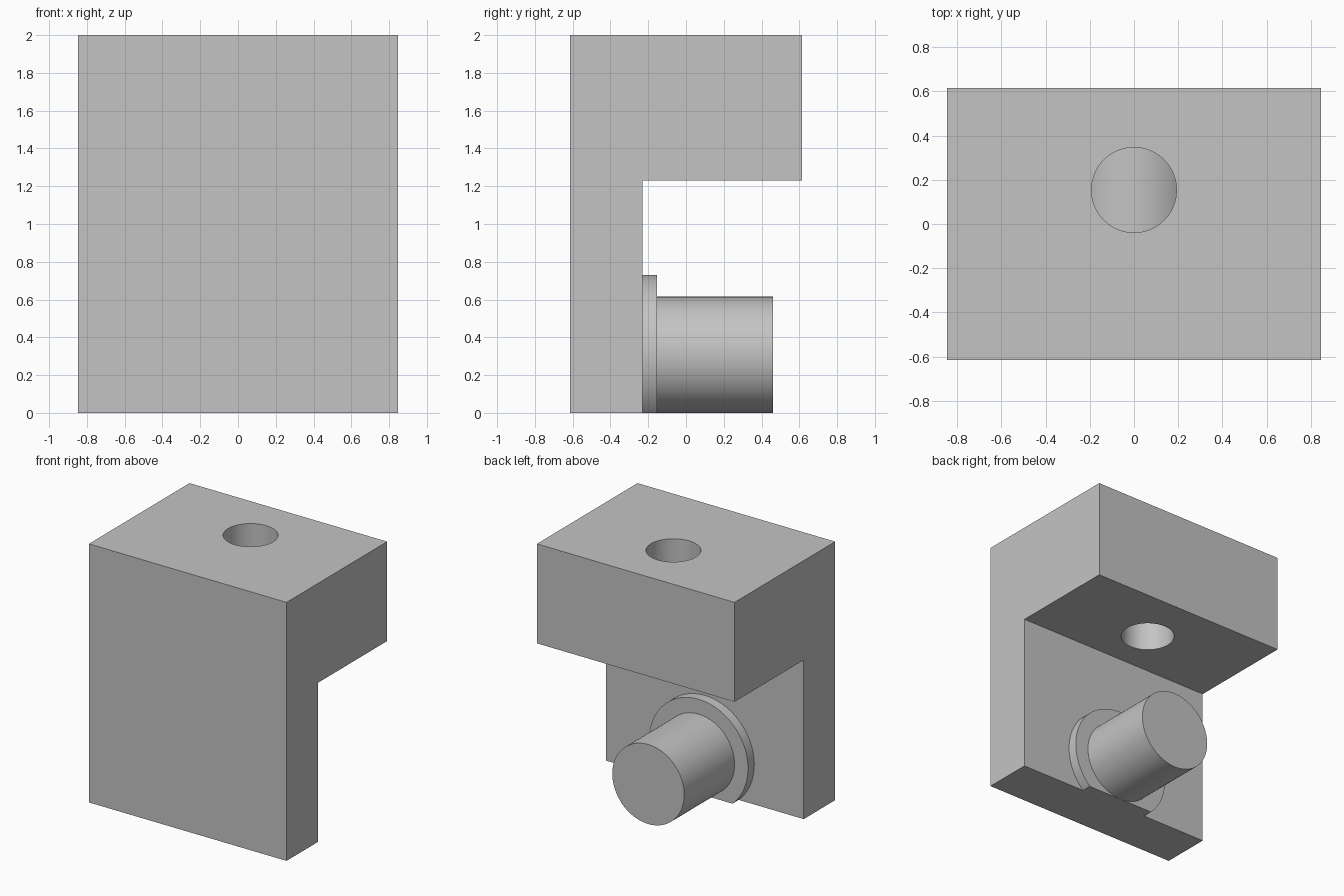
import bpy
import bmesh
from math import pi, radians
from mathutils import Vector

if "Cube" in bpy.data.objects:
    bpy.data.objects.remove(bpy.data.objects["Cube"], do_unlink=True)

U = 1 / 13  # design module: the bracket is 26 modules tall

grey = bpy.data.materials.new("plain grey")
grey.use_nodes = True
colour = (0.55, 0.55, 0.55, 1)
grey.diffuse_color = colour
grey.node_tree.nodes["Principled BSDF"].inputs["Base Color"].default_value = colour


def activate(ob):
    bpy.ops.object.select_all(action='DESELECT')
    ob.select_set(True)
    bpy.context.view_layer.objects.active = ob


def cylinder(name, radius, length, centre, along_y=True):
    bpy.ops.mesh.primitive_cylinder_add(
        vertices=96, radius=radius * U, depth=length * U,
        location=Vector(centre) * U, rotation=(pi / 2 if along_y else 0, 0, 0))
    ob = bpy.context.object
    ob.name = name
    bpy.ops.object.transform_apply(location=True, rotation=True, scale=True)
    ob.data.materials.append(grey)
    return ob


def smooth(ob):
    activate(ob)
    bpy.ops.object.shade_smooth_by_angle(angle=radians(30))


# Bracket: L-shaped side profile (y, z) extruded across the width
profile = [(-8, 0), (-3, 0), (-3, 16), (8, 16), (8, 26), (-8, 26)]
half_width = 11
bm = bmesh.new()
face = bm.faces.new([bm.verts.new((-half_width * U, y * U, z * U)) for y, z in profile])
side = bmesh.ops.extrude_face_region(bm, geom=[face])["geom"]
bmesh.ops.translate(bm, vec=(2 * half_width * U, 0, 0),
                    verts=[g for g in side if isinstance(g, bmesh.types.BMVert)])
bmesh.ops.recalc_face_normals(bm, faces=bm.faces)
mesh = bpy.data.meshes.new("bracket")
bm.to_mesh(mesh)
bm.free()
mesh.materials.append(grey)
bracket = bpy.data.objects.new("bracket", mesh)
bpy.context.collection.objects.link(bracket)

# Vertical hole through the overhanging block
cutter = cylinder("hole_cutter", 2.5, 14, (0, 2, 21), along_y=False)
cutter.hide_render = True
activate(bracket)
cut = bracket.modifiers.new("hole", 'BOOLEAN')
cut.operation = 'DIFFERENCE'
cut.solver = 'EXACT'
cut.object = cutter
bpy.ops.object.modifier_apply(modifier=cut.name)
bpy.data.objects.remove(cutter, do_unlink=True)
smooth(bracket)

# Collar: thin disc trimmed flat at the base of the bracket
collar = cylinder("collar", 5.5, 1, (0, -2.5, 4))
bm = bmesh.new()
bm.from_mesh(collar.data)
bmesh.ops.bisect_plane(bm, geom=bm.verts[:] + bm.edges[:] + bm.faces[:],
                       plane_co=(0, 0, 0), plane_no=(0, 0, 1), clear_inner=True)
bmesh.ops.holes_fill(bm, edges=[e for e in bm.edges if e.is_boundary])
bmesh.ops.recalc_face_normals(bm, faces=bm.faces)
bm.to_mesh(collar.data)
bm.free()
smooth(collar)

# Pin standing out from the collar
smooth(cylinder("pin", 4, 8, (0, 2, 4)))
